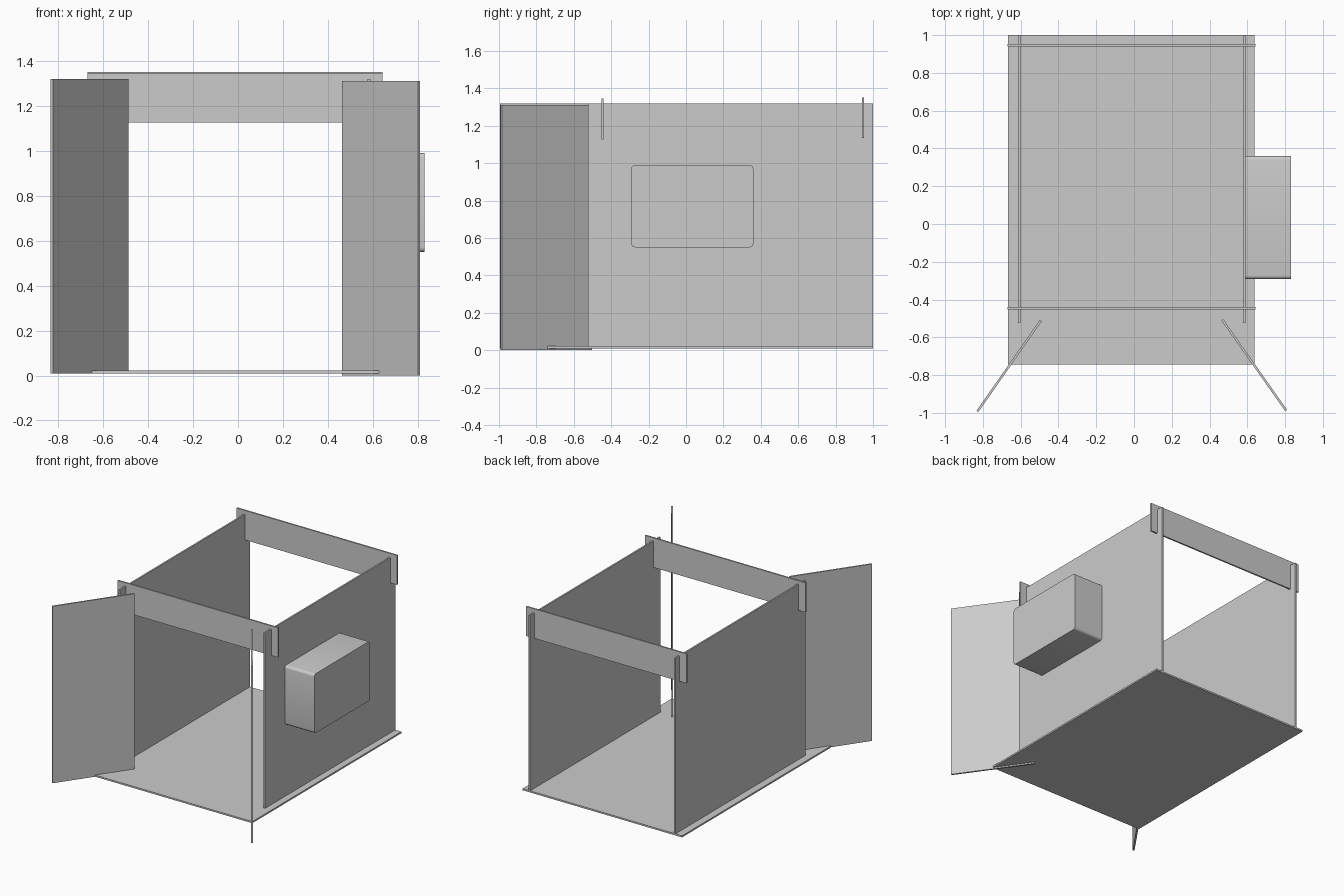
import bpy, bmesh, math
from mathutils import Vector

if "Cube" in bpy.data.objects:
    bpy.data.objects.remove(bpy.data.objects["Cube"])

grey = bpy.data.materials.new("light_grey")
grey.diffuse_color = (0.6, 0.6, 0.6, 1)
grey.use_nodes = True
grey.node_tree.nodes["Principled BSDF"].inputs["Base Color"].default_value = grey.diffuse_color
T = 0.012  # sheet thickness


def finish(name, bm):
    bmesh.ops.recalc_face_normals(bm, faces=bm.faces)
    me = bpy.data.meshes.new(name)
    bm.to_mesh(me)
    bm.free()
    ob = bpy.data.objects.new(name, me)
    me.materials.append(grey)
    bpy.context.collection.objects.link(ob)
    return ob


def extrude(name, points, direction):
    """Solid made by sweeping a flat outline along a vector."""
    bm = bmesh.new()
    face = bm.faces.new([bm.verts.new(p) for p in points])
    new = bmesh.ops.extrude_face_region(bm, geom=[face])["geom"]
    verts = [v for v in new if isinstance(v, bmesh.types.BMVert)]
    bmesh.ops.translate(bm, vec=direction, verts=verts)
    return finish(name, bm)


def box(name, x0, x1, y0, y1, z0, z1):
    return extrude(name, [(x0, y0, z0), (x1, y0, z0), (x1, y1, z0), (x0, y1, z0)],
                   (0, 0, z1 - z0))


def flap(name, a, b, z0, z1):
    """Upright sheet running between two floor points."""
    a, b = Vector((*a, z0)), Vector((*b, z0))
    d = (b - a).normalized()
    n = Vector((-d.y, d.x, 0)) * T / 2
    return extrude(name, [a - n, b - n, b + n, a + n], (0, 0, z1 - z0))


# Floor and side walls
box("floor", -0.668, 0.639, -0.745, 1.0, 0.01, 0.022)
box("left_wall", -0.614, -0.602, -0.523, 1.0, 0.022, 1.32)
box("right_wall", 0.577, 0.589, -0.523, 1.0, 0.022, 1.32)

# Angled front flaps
flap("left_flap", (-0.829, -0.992), (-0.493, -0.511), 0.01, 1.32)
flap("right_flap", (0.467, -0.507), (0.805, -0.987), 0.0, 1.31)


# Cross beams, slotted from below to hook over the walls
def beam(name, y, z0, z1):
    g, s = 0.001, 1.321
    outline = [(-0.67, z0), (-0.614 - g, z0), (-0.614 - g, s), (-0.602 + g, s),
               (-0.602 + g, z0), (0.577 - g, z0), (0.577 - g, s), (0.589 + g, s),
               (0.589 + g, z0), (0.644, z0), (0.644, z1), (-0.67, z1)]
    extrude(name, [(x, y - T / 2, z) for x, z in outline], (0, T, 0))


beam("front_beam", -0.446, 1.127, 1.346)
beam("back_beam", 0.946, 1.133, 1.351)

# Side unit on the right wall, rounded along its length
unit = box("side_unit", 0.579, 0.83, -0.292, 0.36, 0.55, 0.99)
bm = bmesh.new()
bm.from_mesh(unit.data)
edges = [e for e in bm.edges
         if abs((e.verts[0].co - e.verts[1].co).normalized().x) > 0.9]
bmesh.ops.bevel(bm, geom=edges, offset=0.02, segments=4, profile=0.5, affect='EDGES')
bm.to_mesh(unit.data)
bm.free()
bpy.context.view_layer.objects.active = unit
unit.select_set(True)
bpy.ops.object.shade_smooth_by_angle(angle=math.radians(30))
